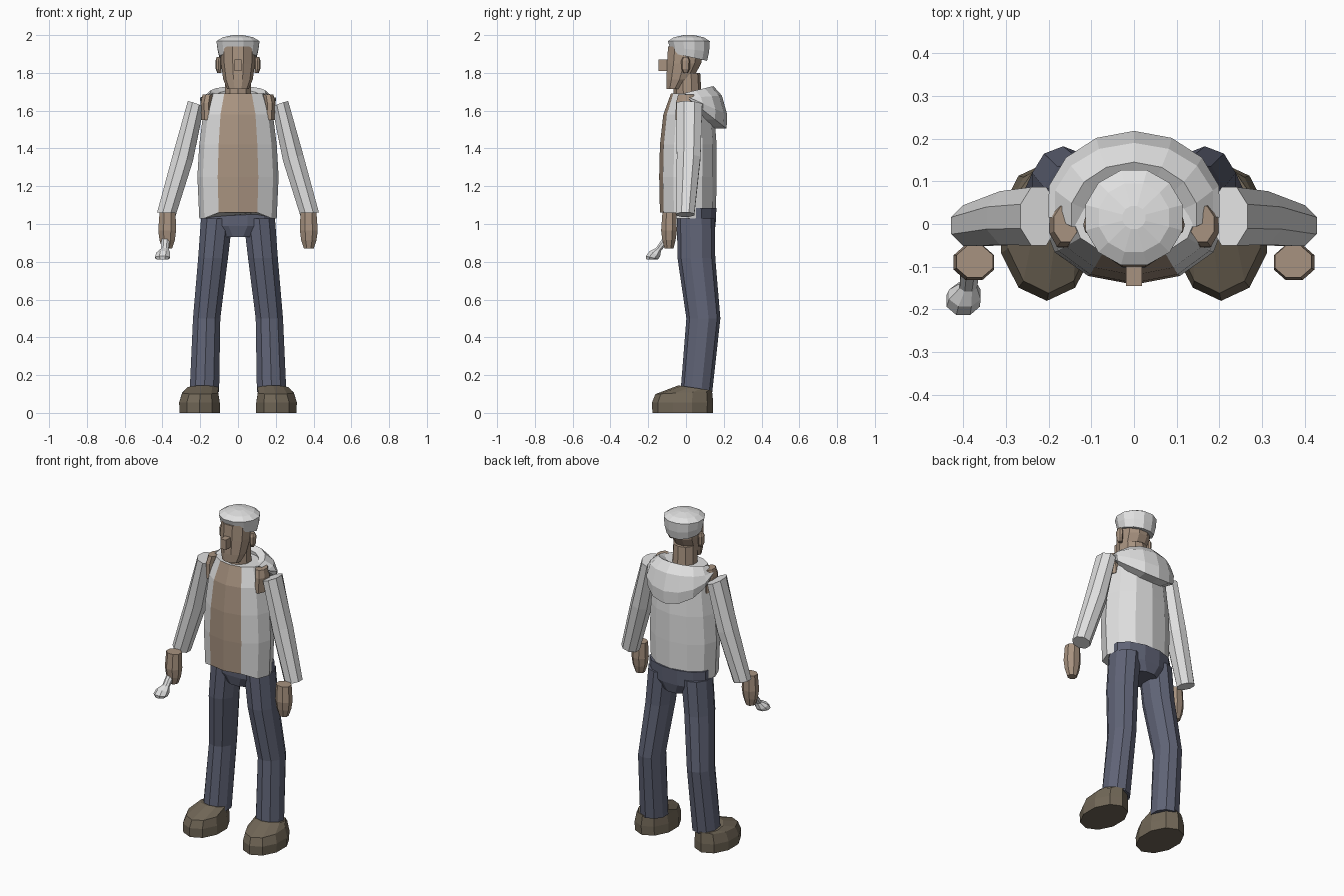
import bpy, bmesh, math


def material(name, rgb):
    m = bpy.data.materials.new(name)
    m.diffuse_color = (*rgb, 1)
    return m


CLOTH = material("pale_grey_cloth", (0.75, 0.75, 0.75))
SKIN = material("tan", (0.39, 0.29, 0.215))
DENIM = material("slate_blue", (0.115, 0.125, 0.18))
LEATHER = material("brown_leather", (0.165, 0.135, 0.095))


def finish(name, bm, mats):
    bmesh.ops.recalc_face_normals(bm, faces=bm.faces[:])
    me = bpy.data.meshes.new(name)
    bm.to_mesh(me)
    bm.free()
    for m in mats:
        me.materials.append(m)
    ob = bpy.data.objects.new(name, me)
    bpy.context.collection.objects.link(ob)
    return ob


def skin_rings(bm, rings, closed=True):
    """Bridge rings of vertices with quads."""
    n = len(rings[0])
    for a, b in zip(rings, rings[1:]):
        for i in range(n if closed else n - 1):
            j = (i + 1) % n
            bm.faces.new((a[i], a[j], b[j], b[i]))


def loft(name, mat, sections, n=10, turn=0.0):
    """Sections are (x, y, z, rx, ry[, slope_x, slope_y]); angle 0 is the front."""
    bm = bmesh.new()
    rings = []
    for x, y, z, rx, ry, *slope in sections:
        sx, sy = slope if slope else (0, 0)
        ring = []
        for k in range(n):
            t = 2 * math.pi * (k + turn) / n
            dx, dy = rx * math.sin(t), -ry * math.cos(t)
            ring.append(bm.verts.new((x + dx, y + dy, z + sx * dx + sy * dy)))
        rings.append(ring)
    skin_rings(bm, rings)
    bm.faces.new(rings[0])
    bm.faces.new(rings[-1])
    return finish(name, bm, [mat])


def box(name, mat, centre, size):
    bm = bmesh.new()
    bmesh.ops.create_cube(bm, size=1)
    for v in bm.verts:
        v.co = [c + a * s for c, a, s in zip(centre, v.co, size)]
    return finish(name, bm, [mat])


# Jacket body, with the open front showing the shirt
torso = loft("jacket_body", CLOTH, [
    (0, 0.01, 1.03, 0.205, 0.148), (0, 0.01, 1.25, 0.215, 0.152),
    (0, 0.012, 1.42, 0.205, 0.15), (0, 0.015, 1.58, 0.185, 0.135),
    (0, 0.015, 1.69, 0.145, 0.095)], n=12)
torso.data.materials.append(SKIN)
for v in torso.data.vertices:
    if v.co.z < 1.04 and v.co.y < -0.1 and abs(v.co.x) < 0.15:
        v.co.z = 1.06
for p in torso.data.polygons:
    if abs(p.center.x) < 0.07 and p.center.y < -0.05 and abs(p.normal.z) < 0.8:
        p.material_index = 1

# Hood folded over the upper back
bm = bmesh.new()
sections = []
for k in range(9):
    a = math.radians(-12 + 204 * k / 8)
    c, s = math.cos(a), math.sin(a)
    profile = [(0.115 * c, 0.01 + 0.10 * s, 1.68 + 0.03 * s),
               (0.15 * c, 0.02 + 0.125 * s, 1.70 + 0.03 * s),
               (0.19 * c, 0.045 + 0.145 * s, 1.67 + 0.01 * s),
               (0.205 * c, 0.05 + 0.168 * s, 1.655 - 0.075 * s),
               (0.20 * c, 0.05 + 0.165 * s, 1.635 - 0.13 * s),
               (0.17 * c, 0.04 + 0.085 * s, 1.635 - 0.13 * s)]
    sections.append([bm.verts.new(p) for p in profile])
skin_rings(bm, sections)
bm.faces.new(sections[0])
bm.faces.new(sections[-1])
finish("hood", bm, [CLOTH])

# Head, neck, nose and cap
loft("neck", SKIN, [(0, 0.01, 1.64, 0.075, 0.075), (0, 0.005, 1.80, 0.07, 0.07)])
loft("head", SKIN, [
    (0, -0.06, 1.715, 0.058, 0.045), (0, -0.035, 1.765, 0.078, 0.072),
    (0, -0.01, 1.85, 0.09, 0.095), (0, 0.0, 1.94, 0.092, 0.1)], turn=0.5)
box("nose", SKIN, (0, -0.115, 1.84), (0.038, 0.06, 0.06))
loft("cap", CLOTH, [
    (0, 0.015, 1.885, 0.102, 0.1, 0, -0.22), (0, 0.018, 1.925, 0.112, 0.108, 0, -0.12),
    (0, 0.015, 1.968, 0.118, 0.115), (0, 0.015, 1.988, 0.085, 0.083),
    (0, 0.015, 2.0, 0.028, 0.028)], n=12, turn=0.5)

# Hips
loft("hips", DENIM, [
    (0, 0.055, 0.93, 0.10, 0.09), (0, 0.055, 0.99, 0.195, 0.105),
    (0, 0.055, 1.085, 0.198, 0.11)], n=12, turn=0.5)

for s, side in ((1, "left"), (-1, "right")):
    # Ear and shirt shoulder
    loft(side + "_ear", SKIN, [
        (s * 0.098, -0.002, 1.80, 0.012, 0.012), (s * 0.103, -0.002, 1.82, 0.015, 0.022),
        (s * 0.103, -0.002, 1.865, 0.016, 0.024), (s * 0.1, -0.002, 1.885, 0.012, 0.014)], n=8)
    loft(side + "_shirt_shoulder", SKIN, [
        (s * 0.165, 0.0, 1.55, 0.03, 0.06), (s * 0.168, 0.0, 1.64, 0.032, 0.058),
        (s * 0.16, 0.0, 1.685, 0.03, 0.045)], n=8, turn=0.5)
    # Sleeve
    loft(side + "_sleeve", CLOTH, [
        (s * 0.223, 0.018, 1.635, 0.046, 0.074, s * 0.35, -0.05),
        (s * 0.292, 0.014, 1.35, 0.058, 0.068, s * 0.3, 0),
        (s * 0.38, -0.004, 1.05, 0.052, 0.052, s * 0.25, 0)], n=8, turn=0.5)
    # Hand
    loft(side + "_hand", SKIN, [
        (s * 0.375, -0.09, 0.87, 0.028, 0.026), (s * 0.375, -0.09, 0.915, 0.044, 0.038),
        (s * 0.375, -0.09, 0.965, 0.051, 0.045), (s * 0.373, -0.088, 1.06, 0.046, 0.04)],
        n=8, turn=0.5)
    # Trouser leg
    loft(side + "_leg", DENIM, [
        (s * 0.178, 0.055, 0.11, 0.082, 0.084), (s * 0.166, 0.092, 0.50, 0.076, 0.09),
        (s * 0.132, 0.055, 0.82, 0.083, 0.1), (s * 0.112, 0.052, 1.03, 0.088, 0.1)], n=10)
    # Shoe
    loft(side + "_shoe", LEATHER, [
        (s * 0.203, -0.018, 0.0, 0.112, 0.16), (s * 0.204, -0.018, 0.055, 0.113, 0.162),
        (s * 0.2, -0.012, 0.107, 0.1, 0.15, 0, 0.05),
        (s * 0.186, 0.05, 0.132, 0.086, 0.09, 0, -0.15)], n=10)

# Small flared tool held in one hand
loft("hand_tool", CLOTH, [
    (-0.383, -0.10, 0.925, 0.024, 0.018, 0, -0.6), (-0.388, -0.145, 0.866, 0.022, 0.014, 0, -0.6),
    (-0.396, -0.165, 0.842, 0.04, 0.03, 0, -0.5), (-0.4, -0.18, 0.822, 0.042, 0.036, 0, -0.25),
    (-0.4, -0.184, 0.812, 0.032, 0.028)], n=8, turn=0.5)
